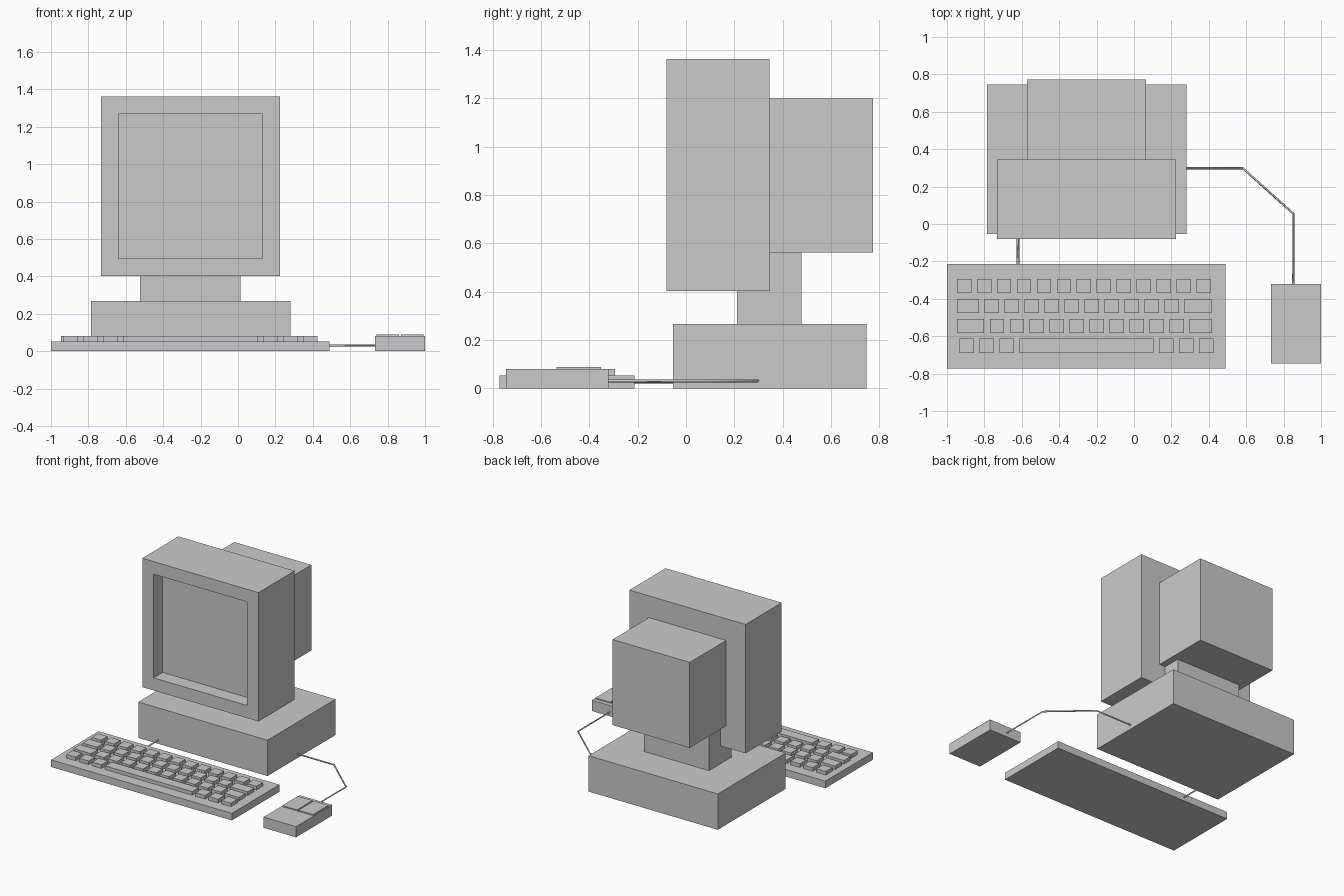
import bpy, bmesh
from mathutils import Vector

if "Cube" in bpy.data.objects:
    bpy.data.objects.remove(bpy.data.objects["Cube"])


def add_boxes(name, boxes, recess=None):
    """One object from boxes (x0, x1, y0, y1, z0, z1); recess = (border, depth) on the front."""
    bm = bmesh.new()
    for x0, x1, y0, y1, z0, z1 in boxes:
        verts = bmesh.ops.create_cube(bm, size=1)["verts"]
        size = Vector((x1 - x0, y1 - y0, z1 - z0))
        bmesh.ops.scale(bm, vec=size, verts=verts)
        bmesh.ops.translate(bm, vec=((x0 + x1) / 2, (y0 + y1) / 2, (z0 + z1) / 2), verts=verts)
    if recess:
        border, depth = recess
        bm.normal_update()
        front = min(bm.faces, key=lambda f: f.calc_center_median().y)
        bmesh.ops.inset_region(bm, faces=[front], thickness=border)
        # second, zero-width ring is pushed back to form the recess walls
        bmesh.ops.inset_region(bm, faces=[front], thickness=0)
        bmesh.ops.translate(bm, vec=(0, depth, 0), verts=front.verts)
    mesh = bpy.data.meshes.new(name)
    bm.to_mesh(mesh)
    bm.free()
    obj = bpy.data.objects.new(name, mesh)
    bpy.context.collection.objects.link(obj)
    return obj


def add_cord(name, points, radius):
    curve = bpy.data.curves.new(name, "CURVE")
    curve.dimensions = "3D"
    curve.bevel_depth = radius
    curve.bevel_resolution = 0
    curve.use_fill_caps = True
    spline = curve.splines.new("POLY")
    spline.points.add(len(points) - 1)
    for p, co in zip(spline.points, points):
        p.co = (*co, 1)
    obj = bpy.data.objects.new(name, curve)
    bpy.context.collection.objects.link(obj)


# Computer case, stand and monitor
add_boxes("computer_case", [(-0.785, 0.28, -0.053, 0.747, 0, 0.267)])
add_boxes("monitor_stand", [(-0.524, 0.014, 0.21, 0.477, 0.267, 0.565)])
add_boxes("monitor_front", [(-0.733, 0.225, -0.08, 0.345, 0.402, 1.362)], recess=(0.133, 0.106))
add_boxes("monitor_back", [(-0.572, 0.064, 0.345, 0.773, 0.563, 1.2)])

# Keyboard
add_boxes("keyboard_base", [(-1, 0.49, -0.772, -0.213, 0, 0.053)])

# Key rows: back edge and list of (left edge, key width)
KEY, PITCH = 0.077, 0.1068


def run(start, count):
    return [(start + i * PITCH, KEY) for i in range(count)]


rows = [
    (-0.293, run(-0.947, 13)),
    (-0.400, [(-0.947, 0.118)] + run(-0.798, 10) + [(0.268, 0.146)]),
    (-0.507, [(-0.947, 0.146)] + run(-0.771, 10) + [(0.297, 0.119)]),
    (-0.612, run(-0.933, 3) + [(-0.612, 0.717)] + run(0.134, 3)),
]
keys = [(x, x + w, y - KEY, y, 0.053, 0.08) for y, row in rows for x, w in row]
add_boxes("keyboard_keys", keys)

# Mouse with two buttons
add_boxes("mouse_body", [(0.733, 1, -0.745, -0.32, 0, 0.08)])
add_boxes("mouse_buttons", [(x, x + 0.122, -0.535, -0.352, 0.08, 0.088) for x in (0.74, 0.871)])

# Cords
add_cord("keyboard_cord", [(-0.62, -0.22, 0.027), (-0.62, -0.045, 0.027)], 0.007)
add_cord("mouse_cord", [(0.27, 0.298, 0.031), (0.582, 0.298, 0.031),
                        (0.852, 0.055, 0.031), (0.852, -0.33, 0.031)], 0.006)
